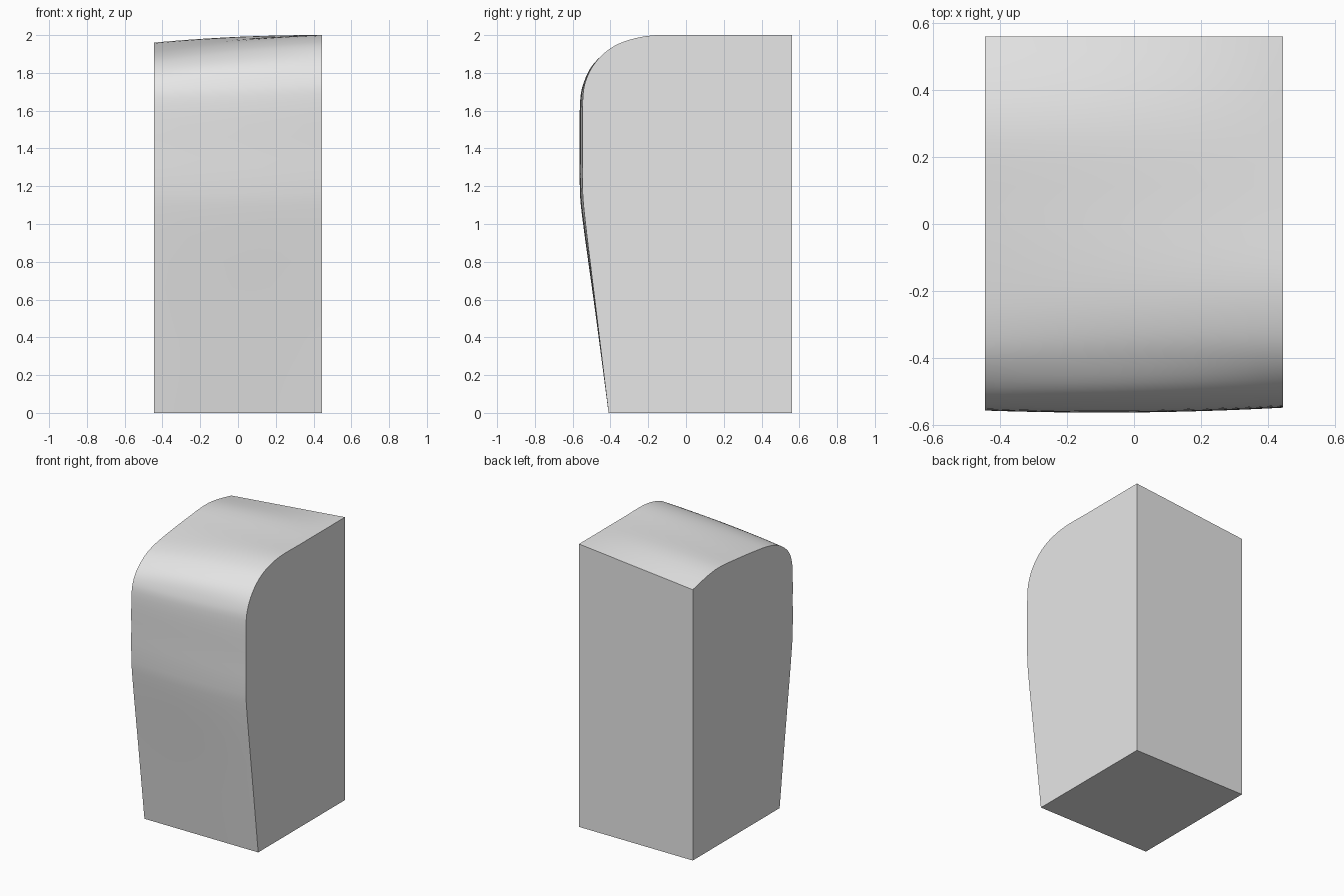
import bpy
import bmesh
import math
from mathutils import Vector

default = bpy.data.objects.get("Cube")
if default:
    bpy.data.objects.remove(default, do_unlink=True)

HALF_WIDTH, BACK = 0.445, 0.56
COLUMNS, STEPS = 16, 4

# Side outlines from the top back edge, over the crown, down to the front foot:
# (y, z) on the left end, then (y, z) on the right end
OUTLINE = [
    (BACK, 2.0, BACK, 1.915),
    (0.31, 2.0, 0.31, 1.96),
    (0.05, 2.0, 0.05, 1.943),
    (-0.16, 2.0, -0.17, 1.918),
    (-0.30, 1.975, -0.30, 1.896),
    (-0.40, 1.93, -0.40, 1.862),
    (-0.48, 1.855, -0.487, 1.80),
    (-0.53, 1.76, -0.535, 1.73),
    (-0.547, 1.65, -0.555, 1.63),
    (-0.548, 1.40, -0.557, 1.40),
    (-0.548, 1.20, -0.556, 1.20),
    (-0.535, 1.03, -0.542, 1.03),
    (-0.473, 0.52, -0.476, 0.52),
    (-0.41, 0.0, -0.41, 0.0),
]


def smooth_path(points, steps):
    """Catmull-Rom curve through the points."""
    pts = [points[0]] + points + [points[-1]]
    path = []
    for a, b, c, d in zip(pts, pts[1:], pts[2:], pts[3:]):
        for i in range(steps):
            t = i / steps
            path.append(b + (c - a) * (t / 2)
                        + (2 * a - 5 * b + 4 * c - d) * (t * t / 2)
                        + (3 * b - a - 3 * c + d) * (t ** 3 / 2))
    return path + [points[-1]]


def section(t):
    """Closed outline at t = 0 (right end) to 1 (left end), slightly crowned."""
    x = HALF_WIDTH * (2 * t - 1)
    crown = 0.01 * 4 * t * (1 - t)
    points = []
    for i, (yl, zl, yr, zr) in enumerate(OUTLINE):
        p = Vector((x, yr + (yl - yr) * t, zr + (zl - zr) * t))
        if 0 < i < len(OUTLINE) - 1:
            if p.y > -0.5:
                p.z += crown
            if p.y < -0.45:
                p.y -= crown * min(1, p.z)
        p.z = min(p.z, 2.0)
        points.append(p)
    return smooth_path(points, STEPS) + [Vector((x, BACK, 0))]


# Solid body lofted across its width
bm = bmesh.new()
rings = [[bm.verts.new(p) for p in section(i / COLUMNS)] for i in range(COLUMNS + 1)]
count = len(rings[0])
for a, b in zip(rings, rings[1:]):
    for i in range(count):
        j = (i + 1) % count
        bm.faces.new((a[i], a[j], b[j], b[i]))
bm.faces.new(rings[0])
bm.faces.new(rings[-1])
bmesh.ops.recalc_face_normals(bm, faces=bm.faces)

mesh = bpy.data.meshes.new("rounded_body")
bm.to_mesh(mesh)
bm.free()
body = bpy.data.objects.new("rounded_body", mesh)
bpy.context.collection.objects.link(body)

# Plain grey finish
grey = bpy.data.materials.new("light grey")
grey.use_nodes = True
colour = (0.8, 0.8, 0.8, 1)
grey.diffuse_color = colour
grey.node_tree.nodes["Principled BSDF"].inputs["Base Color"].default_value = colour
mesh.materials.append(grey)

bpy.ops.object.select_all(action="DESELECT")
body.select_set(True)
bpy.context.view_layer.objects.active = body
bpy.ops.object.shade_smooth_by_angle(angle=math.radians(35))
